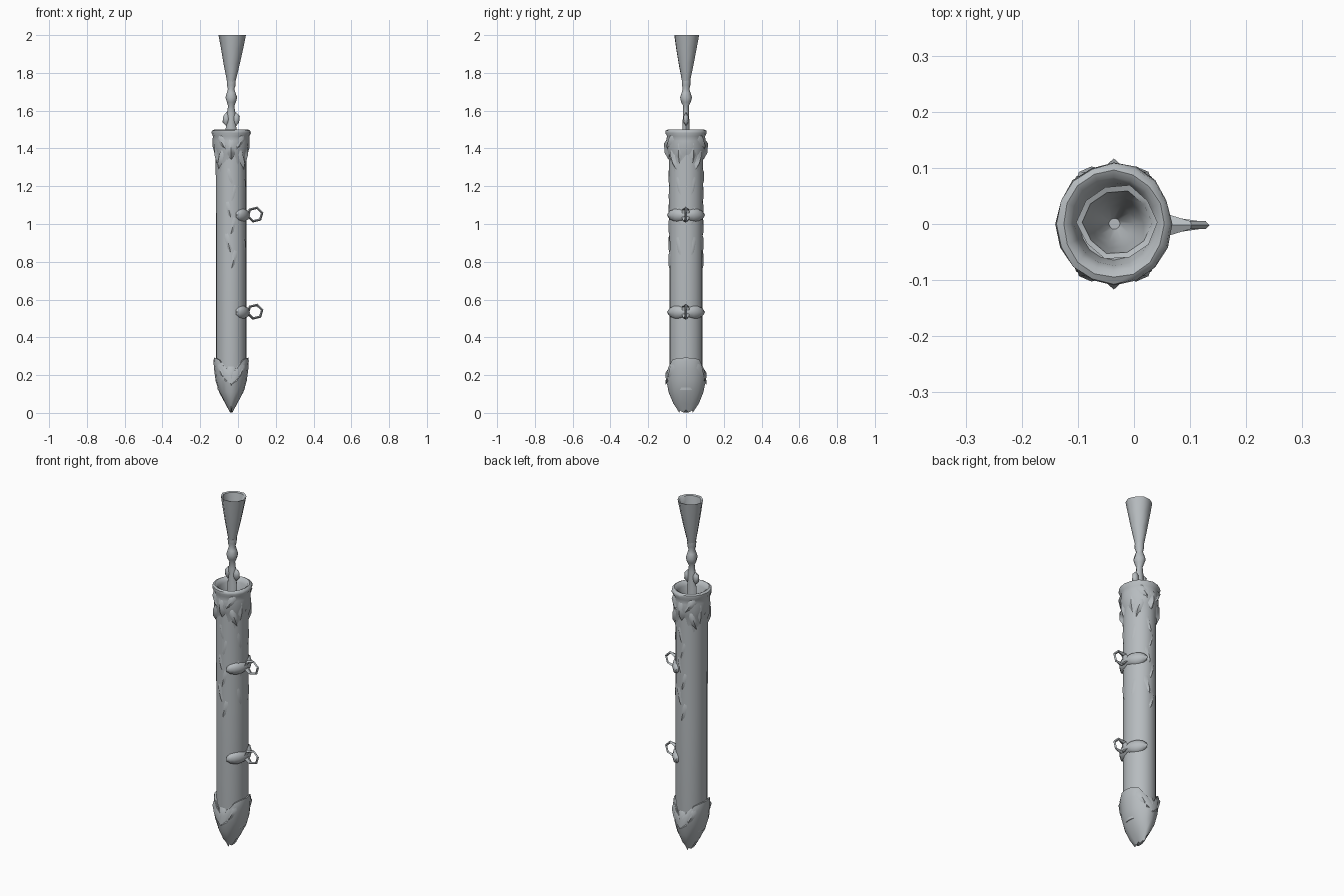
import bpy, bmesh, math, random
from math import sin, cos, pi, radians
from mathutils import Vector

if "Cube" in bpy.data.objects:
    bpy.data.objects.remove(bpy.data.objects["Cube"])
random.seed(4)
CX = -0.036                      # axis of the sheath
RX, RY = 0.081, 0.088            # sheath half widths

steel = bpy.data.materials.new("grey_steel")
steel.use_nodes = True
colour = (0.47, 0.50, 0.52, 1)
steel.diffuse_color = colour
steel.node_tree.nodes["Principled BSDF"].inputs["Base Color"].default_value = colour


def finish(name, bm, angle=40):
    bmesh.ops.recalc_face_normals(bm, faces=bm.faces)
    mesh = bpy.data.meshes.new(name)
    bm.to_mesh(mesh)
    bm.free()
    mesh.materials.append(steel)
    ob = bpy.data.objects.new(name, mesh)
    bpy.context.collection.objects.link(ob)
    bpy.ops.object.select_all(action='DESELECT')
    ob.select_set(True)
    bpy.context.view_layer.objects.active = ob
    bpy.ops.object.shade_smooth_by_angle(angle=radians(angle))


def bridge(bm, rings):
    """Join neighbouring closed rings with quads."""
    for p, q in zip(rings, rings[1:]):
        n = len(p)
        for k in range(n):
            j = (k + 1) % n
            bm.faces.new((p[k], p[j], q[j], q[k]))


def loft(name, rows, n, warp=None, jitter=0, angle=40):
    """Stack of elliptical rings (z, rx, ry); warp may move each point."""
    bm = bmesh.new()
    rings = []
    for i, (z, rx, ry) in enumerate(rows):
        ring = []
        for k in range(n):
            a = 2 * pi * k / n
            s = 1 + random.uniform(-jitter, jitter)
            p = Vector((rx * s * cos(a), ry * s * sin(a), z))
            if warp:
                p = warp(p, a, i)
            ring.append(bm.verts.new(p + Vector((CX, 0, 0))))
        rings.append(ring)
    bridge(bm, rings)
    bm.faces.new(rings[0])
    bm.faces.new(rings[-1])
    finish(name, bm, angle)


def leaf(name, a, z, length, width, lift, grow=0.0, lean=0.0):
    """Ridged leaf lying on the sheath wall at angle a, pointing down."""
    bm = bmesh.new()

    def at(u, v, h):
        b = a + (u + lean * v) / 0.085
        return bm.verts.new((CX + (RX + grow + h) * cos(b), (RY + grow + h) * sin(b), z + v))
    rim = [at(u * width, v * length, -0.004) for u, v in
           ((0, -1), (0.7, -0.45), (1, 0.3), (0.45, 1), (-0.45, 1), (-1, 0.3), (-0.7, -0.45))]
    low, high = at(0, -0.4 * length, lift * 0.8), at(0, 0.45 * length, lift)
    back = at(0, 0, -0.02)
    for x, t in enumerate((low, high, high, high, high, high, low)):
        y = (x + 1) % 7
        bm.faces.new((rim[x], rim[y], t))
        bm.faces.new((rim[y], rim[x], back))
    bm.faces.new((rim[1], high, low))
    bm.faces.new((rim[6], low, high))
    finish(name, bm, 60)


# Sheath tube
loft("sheath", [(0.12, RX - .01, RY - .01), (0.26, RX, RY), (0.8, RX, RY),
                (1.38, RX + .001, RY + .002)], 20)


# Mouth collar with a rounded, hollow lip
def collar_wave(p, a, i):
    if i == 0:
        p.z += 0.045 * cos(4 * a)
    if i in (2, 3):
        p.x *= 1 + 0.03 * cos(4 * a)
        p.y *= 1 + 0.03 * cos(4 * a)
    return p


loft("mouth_collar", [(1.32, .082, .088), (1.37, .088, .096), (1.41, .096, .105),
                      (1.44, .095, .101), (1.465, .096, .1), (1.482, .103, .109),
                      (1.494, .101, .107), (1.5, .09, .096), (1.494, .079, .084),
                      (1.475, .071, .074), (1.42, .06, .064)], 16, collar_wave, 0.015, 50)


# Pointed end cap: wedge from the front, blunt from the side
def cap_edge(p, a, i):
    if i >= 4:
        p.z -= 0.085 * abs(sin(a)) ** 6
    if i == 0:
        p.z += 0.008 * cos(6 * a)
    return p


loft("end_cap", [(0.008, .007, .035), (0.05, .032, .068), (0.11, .064, .092),
                 (0.17, .083, .103), (0.235, .091, .107), (0.275, .094, .106),
                 (0.292, .091, .101), (0.288, .077, .084)], 16, cap_edge, 0.012, 50)

# Broad cap leaves, front and back, with side scrolls
for s in (1, -1):
    leaf("cap_leaf", s * pi / 2, 0.185, 0.06, 0.036, 0.016, 0.005)
    for t in (1, -1):
        leaf("cap_scroll", s * pi / 2 + t * 0.6, 0.22, 0.05, 0.036, 0.012, 0.011, t * 0.4)

# Collar leaves
for s in (1, -1):
    leaf("collar_leaf", s * pi / 2, 1.4, 0.06, 0.036, 0.021, 0.008)
    for t in (1, -1):
        leaf("collar_arch", s * pi / 2 + t * 0.5, 1.43, 0.045, 0.036, 0.015, 0.011, t * 0.5)
        leaf("collar_drop", s * pi / 2 + t * 0.75, 1.345, 0.06, 0.028, 0.017, 0.003, -t * 0.3)
        leaf("collar_side_leaf", (0 if t > 0 else pi) + s * 0.4, 1.39, 0.07, 0.03, 0.012, 0.005)

# Low raised vine on the front, back and sides
for s in (1, -1):
    for i in range(6):
        side = 1 if i % 2 else -1
        leaf("vine_leaf", s * pi / 2 + side * random.uniform(0.05, 0.2), 1.25 - 0.088 * i,
             random.uniform(0.055, 0.065), random.uniform(0.024, 0.03),
             random.uniform(0.005, 0.008), 0, side * 0.25)
    for i in range(3):
        leaf("side_vine_leaf", s * 0.45, 1.2 - 0.16 * i, 0.065, 0.024, 0.005, 0, s * 0.2)


# Carrying bands with six-sided hanging rings
def band(name, z):
    bm = bmesh.new()
    rows = []
    for k in range(13):
        t = k / 6 - 1
        a = t * 1.25
        h = 0.022 + 0.014 * sin(pi * abs(t)) if abs(t) < 0.99 else 0.014
        rows.append([bm.verts.new((CX + (RX + g) * cos(a), (RY + g) * sin(a), z + v * h))
                     for g, v in ((-0.006, -1), (0.012, -0.75), (0.018, 0),
                                  (0.012, 0.75), (-0.006, 1))])
    bridge(bm, rows)
    bm.faces.new(rows[0])
    bm.faces.new(rows[-1])
    finish(name, bm, 60)


def hanging_ring(name, z):
    bm = bmesh.new()
    loops = []
    for k in range(6):
        a = 2 * pi * k / 6 + 0.25
        loop = []
        for dr, dy in ((0.007, 0), (0, 1), (-0.007, 0), (0, -1)):
            x = 0.09 + (0.039 + dr) * cos(a)
            thick = 0.007 + 0.016 * max(0, (0.095 - x) / 0.045)
            loop.append(bm.verts.new((x, dy * thick - 0.002, z + (0.037 + dr) * sin(a))))
        loops.append(loop)
    bridge(bm, loops + loops[:1])
    finish(name, bm, 30)


for label, z in (("upper", 1.047), ("lower", 0.533)):
    band(label + "_band", z)
    hanging_ring(label + "_ring", z + 0.003)

# Grip stem with knob
loft("grip_stem", [(1.42, .03, .024), (1.5, .03, .019), (1.55, .021, .017), (1.59, .022, .015),
                   (1.625, .016, .015), (1.645, .024, .025), (1.67, .031, .032),
                   (1.695, .024, .024), (1.715, .017, .018), (1.735, .024, .022),
                   (1.76, .024, .023)], 8, None, 0.05, 60)

# Curled guard lobes beside the stem
for s in (1, -1):
    bm = bmesh.new()
    bmesh.ops.create_icosphere(bm, subdivisions=1, radius=1)
    for v in bm.verts:
        v.co = Vector((CX + s * 0.026 + v.co.x * 0.022, v.co.y * 0.015, 1.555 + v.co.z * 0.037))
    finish("guard_lobe", bm, 50)


# Fluted hollow funnel, leaning slightly off the axis at the rim
def flute(p, a, i):
    s = 1 + 0.04 * cos(4 * a + 0.6)
    lean = (p.z - 1.745) / 0.255
    return Vector((p.x * s + 0.006 * lean, p.y * s + 0.003 * lean, p.z))


loft("funnel", [(1.745, .02, .02), (1.77, .025, .025), (1.85, .042, .041), (1.93, .057, .056),
                (2.0, .07, .067), (1.996, .06, .057), (1.93, .047, .046),
                (1.85, .033, .033), (1.79, .01, .01)], 10, flute, 0.012, 55)
